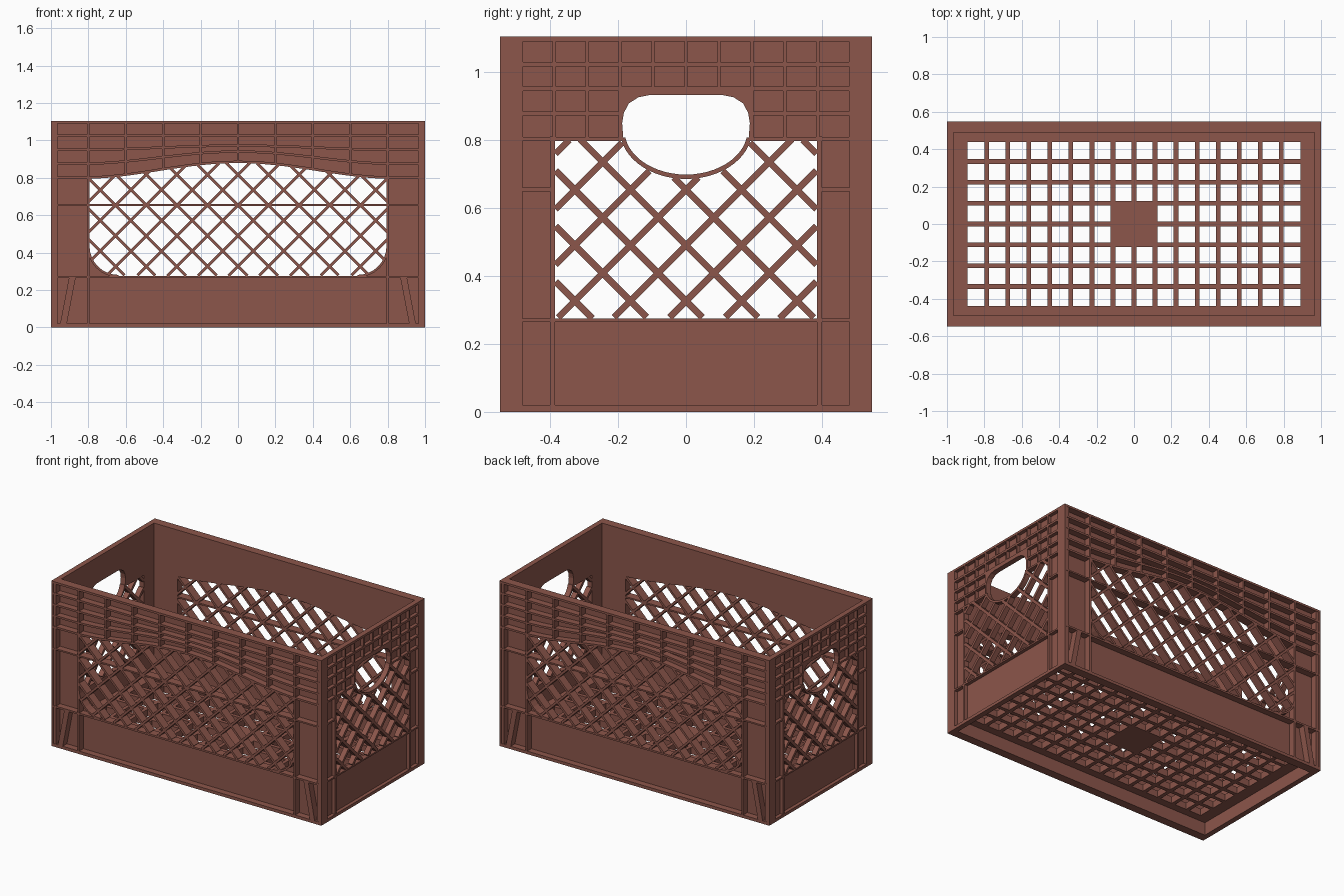
import bpy, bmesh, math
from mathutils import Vector

if "Cube" in bpy.data.objects:
    bpy.data.objects.remove(bpy.data.objects["Cube"])

brown = bpy.data.materials.new("brown plastic")
brown.diffuse_color = (0.262, 0.093, 0.070, 1)
brown.use_nodes = True
brown.node_tree.nodes["Principled BSDF"].inputs["Base Color"].default_value = brown.diffuse_color

# wall depths: inner face, outer face of the thin skin, outer face of the ribs
FRONT = dict(inner=0.49, skin=0.503, outer=0.547)
SIDE = dict(inner=0.965, skin=0.977, outer=1.0)
TOP = 1.105


class Part:
    """Collects extruded 2D outlines (u along the wall, z up) for one wall."""

    def __init__(self, name, wall, skin=False):
        self.name, self.wall, self.bm = name, wall, bmesh.new()
        self.d0, self.d1 = wall["inner"], wall["skin" if skin else "outer"]

    def place(self, u, z, d):
        return (u, -d, z) if self.wall is FRONT else (d, u, z)

    def poly(self, pts):
        a = [self.bm.verts.new(self.place(u, z, self.d0)) for u, z in pts]
        b = [self.bm.verts.new(self.place(u, z, self.d1)) for u, z in pts]
        self.bm.faces.new(a)
        self.bm.faces.new(b[::-1])
        for i in range(len(pts)):
            j = (i + 1) % len(pts)
            self.bm.faces.new((a[i], b[i], b[j], a[j]))

    def rect(self, u0, u1, z0, z1):
        self.poly([(u0, z0), (u1, z0), (u1, z1), (u0, z1)])

    def strip(self, path, w):
        p = [Vector(q) for q in path]
        left, right = [], []
        for i, q in enumerate(p):
            t = (p[min(i + 1, len(p) - 1)] - p[max(i - 1, 0)]).normalized()
            n = Vector((-t.y, t.x)) * w / 2
            left.append(tuple(q + n))
            right.append(tuple(q - n))
        self.poly(left + right[::-1])

    def both(self, pts):
        self.poly(pts)
        self.poly([(-u, z) for u, z in pts])

    def finish(self, twin):
        ob = to_object(self.bm, self.name)
        other = bpy.data.objects.new(twin, ob.data)
        other.rotation_euler.z = math.pi
        bpy.context.collection.objects.link(other)


def to_object(bm, name):
    bmesh.ops.recalc_face_normals(bm, faces=bm.faces[:])
    me = bpy.data.meshes.new(name)
    bm.to_mesh(me)
    bm.free()
    me.materials.append(brown)
    ob = bpy.data.objects.new(name, me)
    bpy.context.collection.objects.link(ob)
    return ob


def lattice(part, inside, half, width, pitch=0.1635, centre=0.49):
    """Diagonal bars in both directions, kept only where inside(u, z) holds."""
    step = 0.004
    for s in (1, -1):
        for k in range(-9, 10):
            start = last = None
            for i in range(int(2 * half / step) + 2):
                u = -half - 0.002 + i * step
                z = centre + k * pitch + s * u
                if inside(u, z):
                    start = start or (u, z)
                    last = (u, z)
                elif start:
                    if last[0] - start[0] > 0.008:
                        part.strip([start, last], width)
                    start = None


# ---------- long walls ----------
def arch(x):
    return 0.5 * (1 + math.cos(math.pi * x / 0.85)) if abs(x) < 0.85 else 0


def row(k, x):  # four rib rows, the lower ones bowed upward in the middle
    return 0.80 + 0.075 * k + (0.085, 0.065, 0.022, 0)[k] * arch(x)


xs = [-1 + 0.05 * i for i in range(41)]
R, SILL = 0.16, 0.275
corner = [(0.8 - R + R * math.sin(a), SILL + R - R * math.cos(a))
          for a in [math.pi / 2 * i / 8 for i in range(9)]]

skin = Part("front_panel", FRONT, True)
skin.poly([(x, row(0, x)) for x in xs] + [(1, TOP), (-1, TOP)])
skin.both([(0.8, 0), (1, 0), (1, 0.81), (0.8, 0.81)])
skin.poly([(-0.8, 0), (0.8, 0)] + corner[::-1] + [(-u, z) for u, z in corner])
skin.finish("back_panel")

ribs = Part("front_ribs", FRONT)
ribs.rect(-1, 1, 0, 0.02)
ribs.rect(-1, 1, TOP - 0.014, TOP)
for k in range(4):
    ribs.strip([(x, row(k, x)) for x in xs], 0.013)
for i in range(1, 10):
    x = -1 + 0.2 * i
    ribs.rect(x - 0.006, x + 0.006, row(0, x), TOP)
for s in (-1, 1):
    ribs.rect(s * 0.993 - 0.007, s * 0.993 + 0.007, 0, TOP)
    ribs.rect(s * 0.8 - 0.007, s * 0.8 + 0.007, 0, 0.81)
    ribs.strip([(s * 0.935, 0.01), (s * 0.885, 0.27)], 0.035)
    ribs.strip([(s * u, z) for u, z in corner], 0.012)
ribs.rect(-1, 1, SILL - 0.012, SILL)
ribs.rect(-1, 1, 0.650, 0.660)
ribs.finish("back_ribs")


def in_long_window(u, z):
    if abs(u) > 0.8 or z < SILL or z > row(0, u):
        return False
    a, b = abs(u) - (0.8 - R), SILL + R - z
    return not (a > 0 and b > 0 and a * a + b * b > R * R)


bars = Part("front_lattice", FRONT)
lattice(bars, in_long_window, 0.8, 0.015)
bars.finish("back_lattice")

# ---------- short walls with hand holes ----------
upper = [(0.184, 0.80), (0.188, 0.85), (0.183, 0.88), (0.168, 0.908), (0.14, 0.926), (0.11, 0.932), (0, 0.932)]
lower = [(0.188 * math.sin(a), 0.83 - 0.138 * math.cos(a))
         for a in [math.radians(-80 + 160 * i / 24) for i in range(25)]]

skin = Part("right_panel", SIDE, True)
skin.rect(-0.5, 0.5, 0.945, TOP)
skin.rect(-0.5, 0.5, 0, SILL)
skin.both([(0.195, 0.80), (0.5, 0.80), (0.5, 0.95), (0.195, 0.95)])
skin.both([(0.385, 0.2), (0.5, 0.2), (0.5, 0.81), (0.385, 0.81)])
skin.finish("left_panel")

ribs = Part("right_ribs", SIDE)
ribs.rect(-0.545, 0.545, 0, 0.02)
ribs.rect(-0.545, 0.545, TOP - 0.015, TOP)
for z in (1.023, 0.951):
    ribs.rect(-0.49, 0.49, z - 0.007, z + 0.007)
for k in range(11):
    y = -0.485 + 0.097 * k
    ribs.rect(y - 0.005, y + 0.005, 0.80 if abs(y) > 0.195 else 0.95, TOP)
for s in (-1, 1):
    for z, inner in ((0.878, 0.19), (0.803, 0.19), (0.655, 0.39)):
        a, b = sorted((s * inner, s * 0.49))
        ribs.rect(a, b, z - 0.006, z + 0.006)
    ribs.rect(s * 0.393 - 0.008, s * 0.393 + 0.008, 0, 0.81)
    ribs.rect(s * 0.513 - 0.032, s * 0.513 + 0.032, 0, TOP)   # corner post
ribs.rect(-0.49, 0.49, SILL - 0.010, SILL)
ribs.finish("left_ribs")

grip = Part("right_hand_hole", SIDE)
grip.both([(0, 0.95), (0.198, 0.95), (0.198, 0.80)] + upper)
grip.strip(lower, 0.013)
grip.finish("left_hand_hole")


def in_short_window(u, z):
    if abs(u) > 0.386 or not SILL < z < 0.803:
        return False
    return (u / 0.19) ** 2 + ((z - 0.83) / 0.14) ** 2 > 1


bars = Part("right_lattice", SIDE)
lattice(bars, in_short_window, 0.386, 0.019)
bars.finish("left_lattice")

# ---------- floor: border, grid bars and solid centre, raised above the base lip ----------
bm = bmesh.new()
Z0, Z1 = 0.085, 0.13


def box(x0, x1, y0, y1, z0=Z0, z1=Z1):
    r = bmesh.ops.create_cube(bm, size=1)
    for v in r["verts"]:
        v.co = ((x1 if v.co.x > 0 else x0), (y1 if v.co.y > 0 else y0), (z1 if v.co.z > 0 else z0))


for s in (-1, 1):
    a, b = sorted((s * 0.889, s * 0.975))
    box(a, b, -0.495, 0.495)
    a, b = sorted((s * 0.438, s * 0.495))
    box(-0.89, 0.89, a, b)
for i in range(-7, 8):
    box(i * 0.1125 - 0.0125, i * 0.1125 + 0.0125, -0.44, 0.44)
for j in range(-3, 4):
    box(-0.89, 0.89, j * 0.1115 - 0.0125, j * 0.1115 + 0.0125)
box(-0.125, 0.125, -0.123, 0.123)
to_object(bm, "floor_grid")
